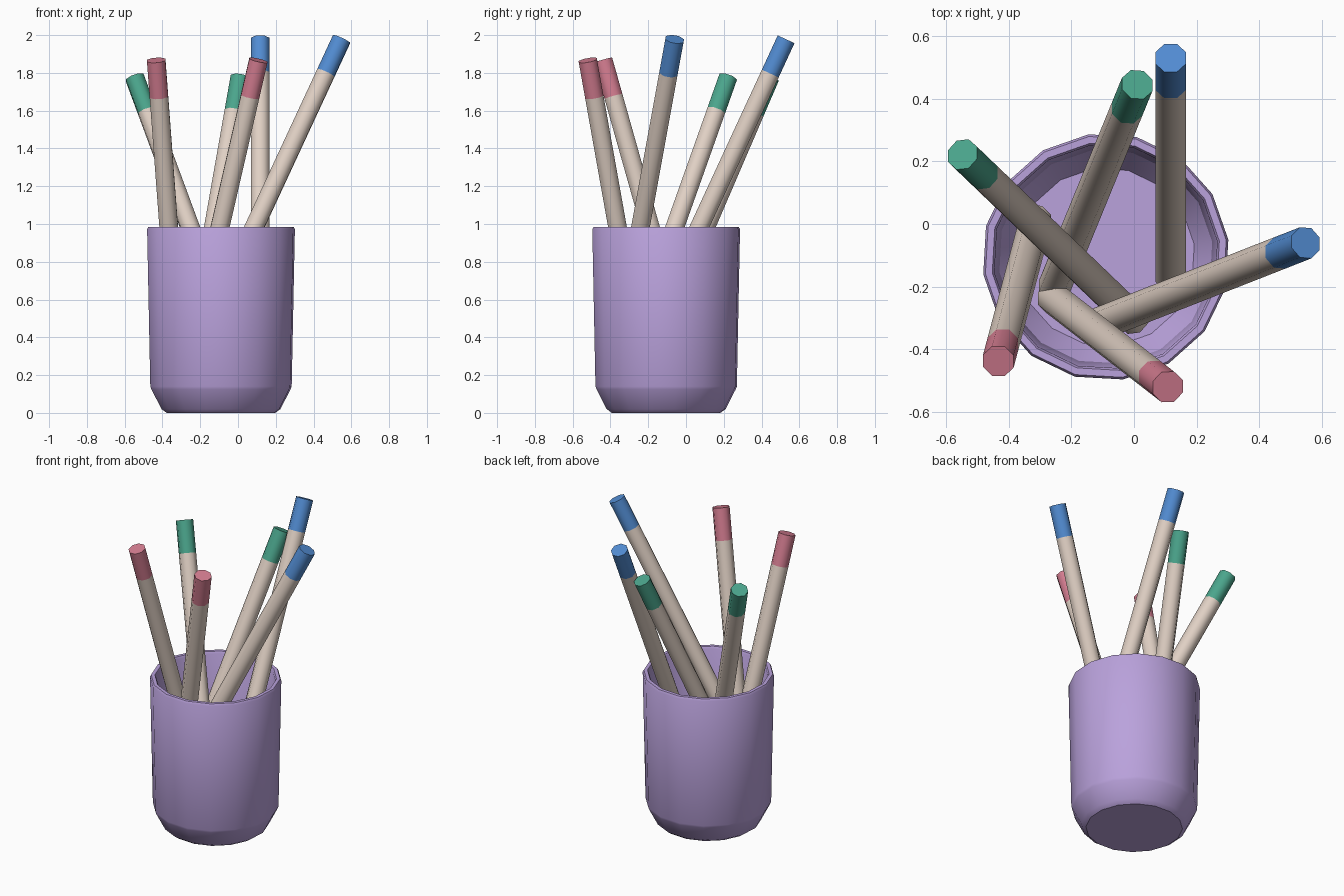
import bpy, bmesh, math
from mathutils import Vector

if "Cube" in bpy.data.objects:
    bpy.data.objects.remove(bpy.data.objects["Cube"])


def mat(name, r, g, b):
    m = bpy.data.materials.new(name)
    m.diffuse_color = (r, g, b, 1)
    m.use_nodes = True
    m.node_tree.nodes["Principled BSDF"].inputs["Base Color"].default_value = m.diffuse_color
    return m


lavender = mat("lavender", .491, .361, .716)
beige = mat("beige", .745, .631, .552)
blue = mat("blue", .084, .262, .644)
green = mat("green", .07, .376, .262)
red = mat("red", .66, .205, .283)


def finish(bm, name, mats, angle):
    bmesh.ops.recalc_face_normals(bm, faces=bm.faces)
    me = bpy.data.meshes.new(name)
    bm.to_mesh(me)
    bm.free()
    ob = bpy.data.objects.new(name, me)
    bpy.context.collection.objects.link(ob)
    for m in mats:
        me.materials.append(m)
    bpy.ops.object.select_all(action='DESELECT')
    ob.select_set(True)
    bpy.context.view_layer.objects.active = ob
    bpy.ops.object.shade_smooth_by_angle(angle=math.radians(angle))
    return ob


def skin(bm, rings):
    """Bridge rings of vertices and cap both ends; returns side faces per band."""
    n = len(rings[0])
    bands = []
    for a, b in zip(rings, rings[1:]):
        bands.append([bm.faces.new((a[i], a[(i + 1) % n], b[(i + 1) % n], b[i]))
                      for i in range(n)])
    return bands, bm.faces.new(rings[0]), bm.faces.new(rings[-1])


# Cup: lathed profile from the outer base, over the rim, to the inner floor
profile = [(.29, 0), (.318, .02), (.372, .125), (.378, .14), (.395, .972),
           (.388, .985), (.366, .985), (.359, .972), (.343, .15), (.285, .06)]
bm = bmesh.new()
rings = [[bm.verts.new((-.09 + r * math.cos(math.radians(8 + 22.5 * i)),
                        -.105 + r * math.sin(math.radians(8 + 22.5 * i)), z))
          for i in range(16)] for r, z in profile]
skin(bm, rings)
finish(bm, "cup", [lavender], 30)


# Pencils: octagonal sticks with a coloured end
def pencil(name, tip, slope, colour, length=1.66, cap=.2, r=.053):
    tip = Vector(tip)
    d = -Vector((slope[0], slope[1], 1)).normalized()   # pointing down the stick
    u = Vector((1, 0, 0))
    u = (u - d * u.dot(d)).normalized()
    v = d.cross(u)
    bm = bmesh.new()
    rings = [[bm.verts.new(tip + d * t + u * r * math.cos((i + .5) * math.pi / 4)
                           + v * r * math.sin((i + .5) * math.pi / 4))
              for i in range(8)] for t in (0, cap, length)]
    bands, top, _ = skin(bm, rings)
    for f in bands[0] + [top]:
        f.material_index = 1
    finish(bm, name, [beige, colour], 50)


pencil("blue_pencil_back", (.117, .53, 1.978), (0, .462), blue)
pencil("blue_pencil_right", (.548, -.06, 1.978), (.464, .182), blue)
pencil("green_pencil_left", (-.547, .222, 1.775), (-.37, .355), green)
pencil("green_pencil_back", (.01, .445, 1.775), (.176, .43), green)
pencil("red_pencil_right", (.108, -.52, 1.867), (.23, -.178), red)
pencil("red_pencil_left", (-.433, -.438, 1.867), (-.075, -.282), red)
